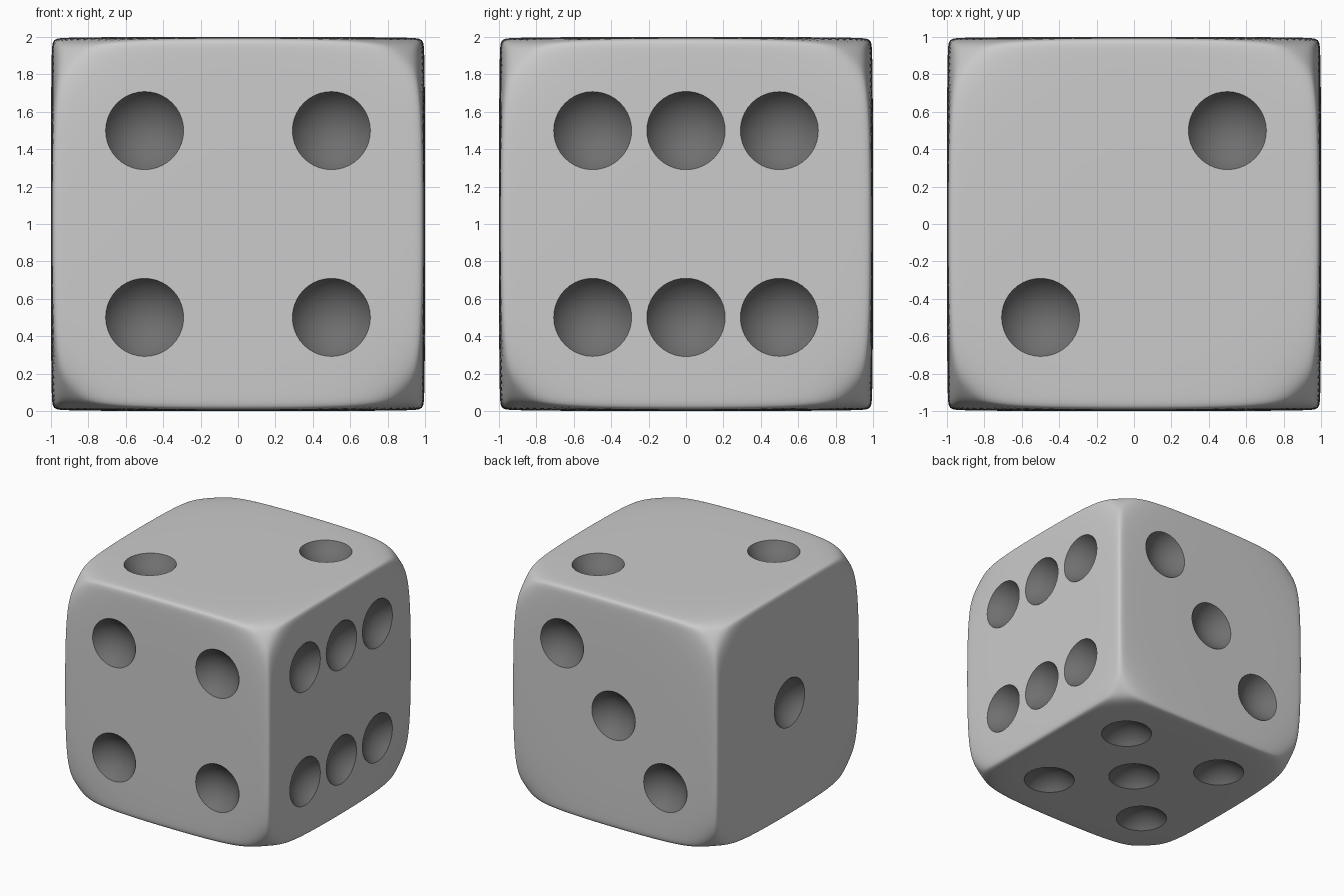
import bpy, bmesh, math
from mathutils import Vector, Matrix

if "Cube" in bpy.data.objects:
    bpy.data.objects.remove(bpy.data.objects["Cube"])

def material(name, grey):
    m = bpy.data.materials.new(name)
    m.diffuse_color = (grey, grey, grey, 1)
    m.use_nodes = True
    m.node_tree.nodes["Principled BSDF"].inputs["Base Color"].default_value = m.diffuse_color
    return m

MATS = [material("body_grey", 0.8), material("pip_dark", 0.16)]

def make_object(name, bm):
    bmesh.ops.recalc_face_normals(bm, faces=bm.faces)
    me = bpy.data.meshes.new(name)
    bm.to_mesh(me)
    bm.free()
    for m in MATS:
        me.materials.append(m)
    ob = bpy.data.objects.new(name, me)
    bpy.context.collection.objects.link(ob)
    return ob

# body: tight-edged cube blended with a sphere that pulls in the corners
N, M, R = 60, 9.2, 1.567

def project(p):
    length = p.length
    lo, hi = 0.8, 1.0
    for _ in range(24):
        t = (lo + hi) / 2
        f = sum(abs(c * t) ** N for c in p) + (length * t / R) ** M
        lo, hi = (t, hi) if f < 1 else (lo, t)
    return p * lo

bm = bmesh.new()
bmesh.ops.create_cube(bm, size=2)
bmesh.ops.subdivide_edges(bm, edges=bm.edges[:], cuts=47, use_grid_fill=True)
for v in bm.verts:
    # crowd the grid towards the edges
    p = Vector([math.sin(max(-1, min(1, c)) * math.pi / 2) for c in v.co])
    v.co = project(p) + Vector((0, 0, 1))
die = make_object("die_body", bm)

# pips: outward normal, in-face axes, and spots on each face
h = 0.5
X, Y, Z = Vector((1, 0, 0)), Vector((0, 1, 0)), Vector((0, 0, 1))
four = [(a, b) for a in (-h, h) for b in (-h, h)]
faces = [
    (-X, Y, Z, [(0, 0)]),
    (Z, X, Y, [(-h, -h), (h, h)]),
    (Y, X, Z, [(-h, -h), (0, 0), (h, h)]),
    (-Y, X, Z, four),
    (-Z, X, Y, four + [(0, 0)]),
    (X, Y, Z, four + [(0, -h), (0, h)]),
]
BALL, OFFSET = 0.25, 1.135
bm = bmesh.new()
for n, u, w, spots in faces:
    rot = n.to_track_quat('Z', 'Y').to_matrix().to_4x4()
    for a, b in spots:
        pos = Z + n * OFFSET + u * a + w * b
        bmesh.ops.create_uvsphere(bm, u_segments=40, v_segments=28, radius=BALL,
                                  matrix=Matrix.Translation(pos) @ rot)
for f in bm.faces:
    f.material_index = 1
cutter = make_object("pip_cutter", bm)
cutter.hide_render = True

# carve the pips
bpy.context.view_layer.objects.active = die
die.select_set(True)
cutter.select_set(False)
mod = die.modifiers.new("pips", 'BOOLEAN')
mod.operation = 'DIFFERENCE'
mod.solver = 'EXACT'
mod.object = cutter
bpy.ops.object.modifier_apply(modifier=mod.name)
bpy.data.objects.remove(cutter)
bpy.ops.object.shade_smooth_by_angle(angle=math.radians(30))
